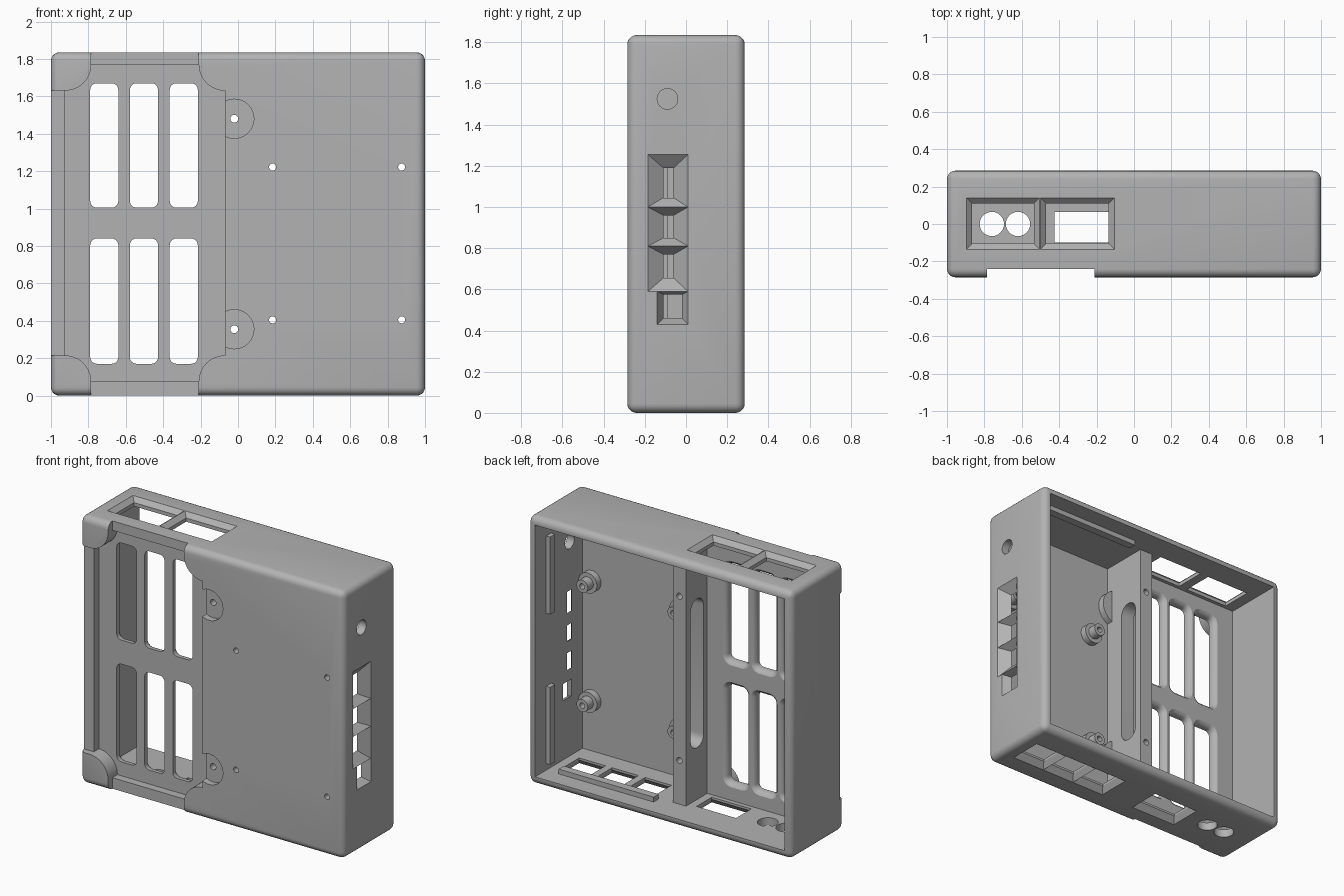
import bpy, bmesh, math

cube = bpy.data.objects.get("Cube")
if cube:
    bpy.data.objects.remove(cube, do_unlink=True)

grey = bpy.data.materials.new("light_grey_plastic")
grey.use_nodes = True
COLOUR = (0.45, 0.45, 0.45, 1)
grey.diffuse_color = COLOUR
grey.node_tree.nodes["Principled BSDF"].inputs["Base Color"].default_value = COLOUR

W, D, H, T = 1.0, 0.285, 1.835, 0.055


# Profiles in a plane, lofted along an axis
def rect(u0, u1, v0, v1, r=0.0, grow=0.0):
    u0, u1, v0, v1 = u0 - grow, u1 + grow, v0 - grow, v1 + grow
    if r == 0:
        return [(u0, v0), (u1, v0), (u1, v1), (u0, v1)]
    r += grow
    corners = [(u1 - r, v1 - r), (u0 + r, v1 - r), (u0 + r, v0 + r), (u1 - r, v0 + r)]
    pts = []
    for i, (cu, cv) in enumerate(corners):
        for k in range(7):
            a = math.pi / 2 * (i + k / 6)
            pts.append((cu + r * math.cos(a), cv + r * math.sin(a)))
    return pts


def circle(u, v, r, n=32):
    return [(u + r * math.cos(2 * math.pi * i / n), v + r * math.sin(2 * math.pi * i / n))
            for i in range(n)]


def place(axis, u, v, d):
    return {"x": (d, u, v), "y": (u, d, v), "z": (u, v, d)}[axis]


def loft(name, axis, rings):
    bm = bmesh.new()
    loops = [[bm.verts.new(place(axis, u, v, d)) for u, v in pts] for d, pts in rings]
    n = len(loops[0])
    for a, b in zip(loops, loops[1:]):
        for i in range(n):
            j = (i + 1) % n
            bm.faces.new((a[i], a[j], b[j], b[i]))
    bm.faces.new(loops[0])
    bm.faces.new(loops[-1])
    bmesh.ops.recalc_face_normals(bm, faces=bm.faces)
    mesh = bpy.data.meshes.new(name)
    bm.to_mesh(mesh)
    bm.free()
    mesh.materials.append(grey)
    ob = bpy.data.objects.new(name, mesh)
    bpy.context.collection.objects.link(ob)
    return ob


def prism(name, axis, pts, d0, d1):
    return loft(name, axis, [(d0, pts), (d1, pts)])


def activate(ob):
    bpy.ops.object.select_all(action="DESELECT")
    ob.select_set(True)
    bpy.context.view_layer.objects.active = ob


def combine(ob, tool, operation="DIFFERENCE"):
    activate(ob)
    mod = ob.modifiers.new("boolean", "BOOLEAN")
    mod.operation, mod.solver, mod.object = operation, "EXACT", tool
    bpy.ops.object.modifier_apply(modifier=mod.name)
    bpy.data.objects.remove(tool, do_unlink=True)


def cut(axis, pts, d0, d1):
    combine(shell, prism("cutter", axis, pts, d0, d1))


def port(axis, face, inward, outer, inner, depth):
    """Opening through a wall with sloped sides from outer to inner rectangle."""
    over = [o + (o - i) * 0.2 for o, i in zip(outer, inner)]
    rings = [(face - inward * depth * 0.2, rect(*over)),
             (face + inward * depth, rect(*inner)),
             (face + inward * 0.1, rect(*inner))]
    combine(shell, loft("cutter", axis, rings))


# Rounded outer shell
shell = prism("enclosure_shell", "z", rect(-W, W, -D, D), 0, H)
activate(shell)
bevel = shell.modifiers.new("bevel", "BEVEL")
bevel.width, bevel.segments = 0.045, 5
bpy.ops.object.modifier_apply(modifier=bevel.name)

# Two compartments, leaving a divider between them, open at the back
cut("y", rect(-W + T, W - T, T, H - T), 0.1, 0.5)
cut("y", rect(0.03, W - T, T, H - T), -D + T, 0.2)
cut("y", rect(-W + T, -0.07, T, H - T), -0.13, 0.2)

# Bosses behind the screw pockets
SCREW_Z = (0.355, 1.48)
for z in SCREW_Z:
    combine(shell, prism("boss", "y", circle(-0.02, z, 0.125), -0.25, -0.185), "UNION")

# Recessed bay with a rounded pad at each corner
X0, X1, Z0, Z1, R = -0.925, -0.07, 0.075, 1.77, 0.14
bay = []
for cx, cz, start in ((X0, Z0, 90), (X1, Z0, 180), (X1, Z1, 270), (X0, Z1, 0)):
    for k in range(13):
        a = math.radians(start - 90 * k / 12)
        bay.append((cx + R * math.cos(a), cz + R * math.sin(a)))
cut("y", bay, -0.4, -0.185)
for arm in ((-1.1, X0 + 0.05, Z0 + R, Z1 - R),
            (X0 + R, X1 - R, -0.1, Z0 + 0.05),
            (X0 + R, X1 - R, Z1 - 0.05, H + 0.1)):
    cut("y", rect(*arm), -0.4, -0.24)

# Vents with rounded inner edges
for x in (-0.715, -0.503, -0.29):
    for z0, z1 in ((0.17, 0.84), (1.005, 1.67)):
        steps = ((-0.4, 0), (-0.165, 0), (-0.15, 0.004), (-0.138, 0.012), (-0.13, 0.025), (-0.12, 0.025))
        rings = [(y, rect(x - 0.075, x + 0.075, z0, z1, 0.035, g)) for y, g in steps]
        combine(shell, loft("cutter", "y", rings))

# Screw pockets and long screw holes through the divider
for z in SCREW_Z:
    cut("y", circle(-0.02, z, 0.105), -0.4, -0.24)
    cut("y", circle(-0.02, z, 0.021, 16), -0.4, 0.3)

# Cable slot in the divider
cut("x", rect(-0.09, 0.05, 0.41, 1.43, 0.069), -0.12, 0.08)

# Side ports and round side hole
for z0, z1, i0, i1 in ((1.0, 1.255, 1.045, 1.19), (0.81, 1.0, 0.85, 0.96), (0.59, 0.81, 0.655, 0.77)):
    port("x", W, -1, (-0.185, 0.01, z0, z1), (-0.11, -0.06, i0, i1), T)
port("x", W, -1, (-0.14, 0.01, 0.43, 0.59), (-0.11, -0.02, 0.46, 0.575), T)
cut("x", circle(-0.09, 1.525, 0.05), 0.9, 1.1)

# Top ports
for x0, x1 in ((-0.865, -0.535), (-0.47, -0.135)):
    port("z", H, -1, (x0 - 0.03, x1 + 0.03, -0.135, 0.14), (x0, x1, -0.105, 0.11), 0.03)

# Bottom ports and two round holes
for x0, x1 in ((-0.425, -0.125), (0.18, 0.38), (0.43, 0.63), (0.68, 0.88)):
    port("z", 0, 1, (x0 - 0.025, x1 + 0.025, -0.135, 0.095), (x0, x1, -0.1, 0.065), 0.04)
for x in (-0.76, -0.62):
    cut("z", circle(x, 0, 0.065), -0.1, 0.1)

# Board standoffs with through holes
parts = [shell]
for x in (0.185, 0.875):
    for z in (0.405, 1.222):
        post = loft("board_standoff", "y", [
            (y, circle(x, z, r)) for y, r in
            ((-0.235, 0.07), (-0.185, 0.07), (-0.185, 0.043), (-0.125, 0.043))])
        combine(post, prism("cutter", "y", circle(x, z, 0.019, 16), -0.4, 0.1))
        cut("y", circle(x, z, 0.019, 16), -0.4, -0.2)
        parts.append(post)

# Rails near the open back that hold the cover
for z0, z1 in ((0.1, 0.63), (1.13, 1.66)):
    parts.append(prism("side_rail", "z", rect(W - T - 0.03, W - T + 0.005, 0.11, 0.165), z0, z1))
for name, z in (("bottom_rail", T), ("top_rail", H - T - 0.03)):
    parts.append(prism(name, "x", rect(0.11, 0.165, z - 0.003, z + 0.033), 0.13, 0.85))

# Smooth shading with sharp edges kept
for ob in parts:
    activate(ob)
    bpy.ops.object.shade_smooth_by_angle(angle=math.radians(30))
